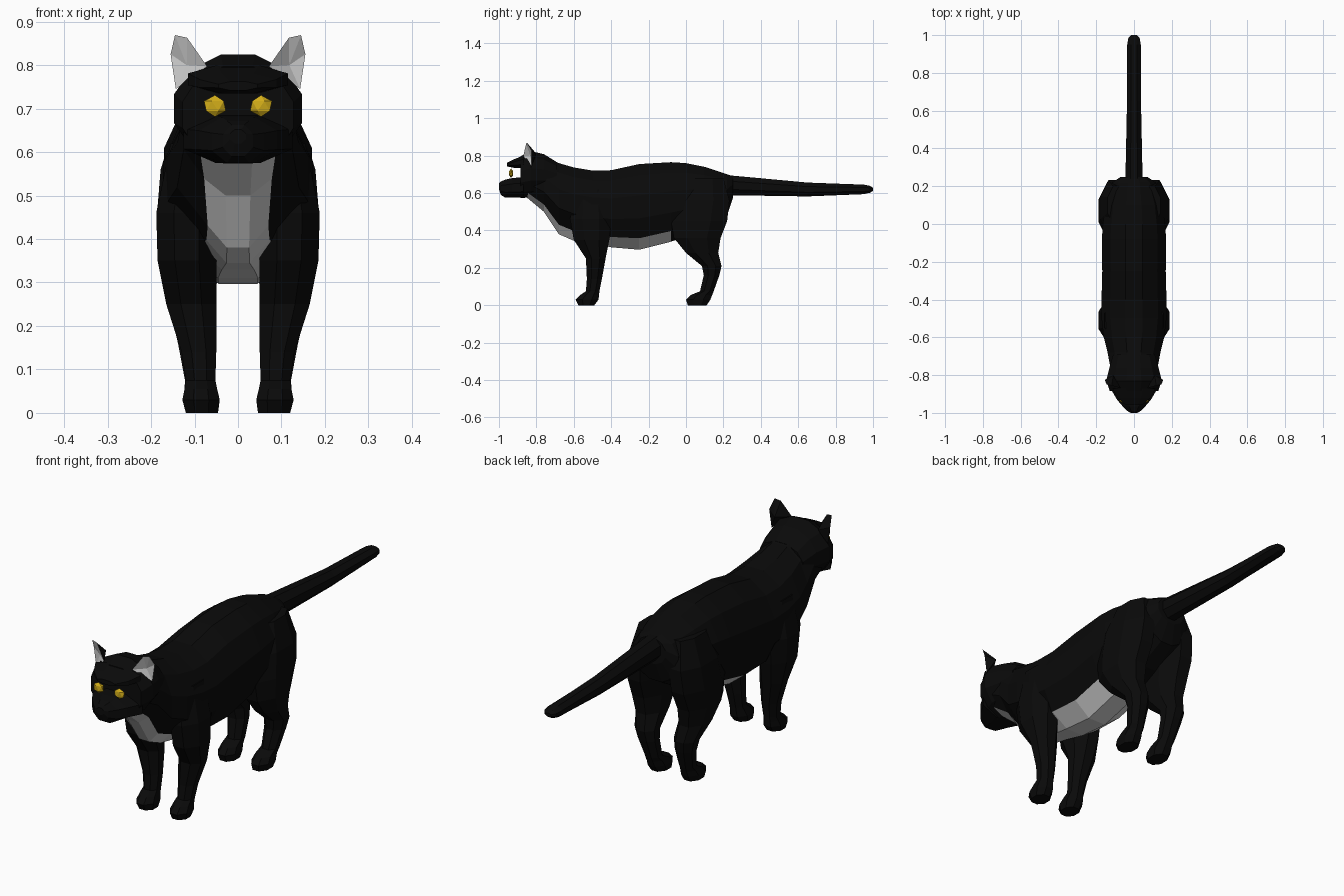
import bpy, bmesh, math
from mathutils import Matrix

if "Cube" in bpy.data.objects:
    bpy.data.objects.remove(bpy.data.objects["Cube"])


def material(name, rgb):
    m = bpy.data.materials.new(name)
    m.diffuse_color = (*rgb, 1)
    m.use_nodes = True
    m.node_tree.nodes["Principled BSDF"].inputs["Base Color"].default_value = m.diffuse_color
    return m


BLACK = material("black fur", (0.003, 0.003, 0.003))
WHITE = material("pale fur", (0.65, 0.65, 0.65))
YELLOW = material("yellow eye", (0.65, 0.42, 0.01))


def finish(bm, name, mats, mirror=False):
    bmesh.ops.recalc_face_normals(bm, faces=bm.faces)
    me = bpy.data.meshes.new(name)
    bm.to_mesh(me)
    bm.free()
    for m in mats:
        me.materials.append(m)
    ob = bpy.data.objects.new(name, me)
    bpy.context.collection.objects.link(ob)
    if mirror:
        ob.modifiers.new("mirror", 'MIRROR')
    return ob


def loft(name, rings, mirror=False, pale=lambda k, j: False):
    """Skin rings of points; pale(segment, side) picks the light colour."""
    bm = bmesh.new()
    loops = [[bm.verts.new(p) for p in r] for r in rings]
    n = len(loops[0])
    for k in range(len(loops) - 1):
        a, b = loops[k], loops[k + 1]
        for j in range(n):
            i = (j + 1) % n
            f = bm.faces.new((a[j], a[i], b[i], b[j]))
            f.material_index = int(pale(k, j))
    bm.faces.new(loops[0])
    bm.faces.new(loops[-1])
    return finish(bm, name, [BLACK, WHITE], mirror)


def circle(n):
    s = 1 / math.cos(math.pi / n)
    for j in range(n):
        t = -math.pi / 2 + (j + 0.5) * 2 * math.pi / n
        yield s * math.cos(t), s * math.sin(t)


def upright(y, top, bot, hw, pinch=1.0, n=12):
    """Ring across the body; pinch narrows its underside."""
    c, h = (top + bot) / 2, (top - bot) / 2
    return [(u * hw * (pinch if v < -0.5 else 1), y, c + v * h) for u, v in circle(n)]


def level(z, y0, y1, x0, x1, n=8):
    """Ring across a leg."""
    return [((x0 + x1) / 2 + u * (x1 - x0) / 2, (y0 + y1) / 2 + v * (y1 - y0) / 2, z)
            for u, v in circle(n)]


# Torso and neck, with pale belly and chest along the underside
torso = [(0.25, .69, .57, .07), (0.22, .70, .48, .115), (0.1, .74, .41, .15),
         (0.0, .76, .37, .165), (-0.08, .765, .34, .17), (-0.25, .755, .297, .168),
         (-0.4, .722, .31, .172), (-0.5, .72, .33, .172, .8), (-0.6, .737, .345, .16, .62),
         (-0.68, .76, .38, .14, .68), (-0.76, .79, .50, .125, .85), (-0.85, .79, .575, .12)]
loft("torso", [upright(*r) for r in torso], pale=lambda k, j: k >= 4 and j in (0, 10, 11))

# Tail
tail = [(0.18, .70, .59, .05), (0.26, .692, .588, .045), (0.65, .656, .582, .037),
        (0.95, .645, .594, .036), (0.985, .638, .602, .03), (1.0, .628, .612, .014)]
loft("tail", [upright(*r, n=8) for r in tail])

# Legs with paws
front = [(.62, -.60, -.42, .05, .155), (.46, -.62, -.40, .05, .188), (.35, -.60, -.41, .05, .185),
         (.25, -.535, -.43, .05, .165), (.14, -.53, -.45, .05, .13), (.075, -.535, -.463, .052, .12),
         (.055, -.565, -.465, .048, .123), (.03, -.59, -.468, .042, .128), (0, -.575, -.49, .046, .12)]
loft("front_legs", [level(*r) for r in front], mirror=True)
hind = [(.68, .0, .2, .04, .14), (.56, -.06, .232, .03, .178), (.45, -.08, .22, .035, .187),
        (.36, -.065, .185, .045, .185), (.28, .0, .172, .05, .168), (.21, .085, .19, .05, .15),
        (.16, .095, .178, .05, .138), (.075, .075, .148, .052, .122), (.055, .025, .14, .048, .123),
        (.03, .0, .13, .042, .128), (0, .01, .11, .046, .12)]
loft("hind_legs", [level(*r) for r in hind], mirror=True)

# Head: skull, then brow and muzzle with an open eye band between them
skull = [(-.69, .765, .60, .11), (-.76, .808, .585, .13), (-.83, .824, .576, .147),
         (-.885, .797, .574, .128)]
loft("skull", [upright(*r) for r in skull])
brow = [(-.87, .80, .735, .115), (-.92, .78, .735, .088), (-.957, .762, .742, .045)]
loft("brow", [upright(*r, n=8) for r in brow])
muzzle = [(-.87, .685, .575, .125), (-.93, .68, .575, .09), (-.965, .672, .575, .06),
          (-.99, .662, .59, .035), (-1.0, .652, .62, .018)]
loft("muzzle", [upright(*r, n=8) for r in muzzle])

# Ears: pale hollow in front, black behind
bm = bmesh.new()
rim = [bm.verts.new(p) for p in ((.143, -.825, .745), (.155, -.825, .825), (.145, -.85, .869),
                                 (.117, -.855, .863), (.071, -.87, .797))]
hollow = bm.verts.new((.118, -.832, .80))
back = bm.verts.new((.11, -.80, .81))
for i in range(5):
    a, b = rim[i], rim[(i + 1) % 5]
    bm.faces.new((a, b, hollow)).material_index = 1
    bm.faces.new((b, a, back))
finish(bm, "ears", [BLACK, WHITE], mirror=True)

# Eyes: flattened faceted balls
bm = bmesh.new()
bmesh.ops.create_icosphere(bm, subdivisions=1, radius=1,
                           matrix=Matrix.Translation((.053, -.935, .706)) @
                           Matrix.Diagonal((.028, .013, .025, 1)))
finish(bm, "eyes", [YELLOW], mirror=True)
